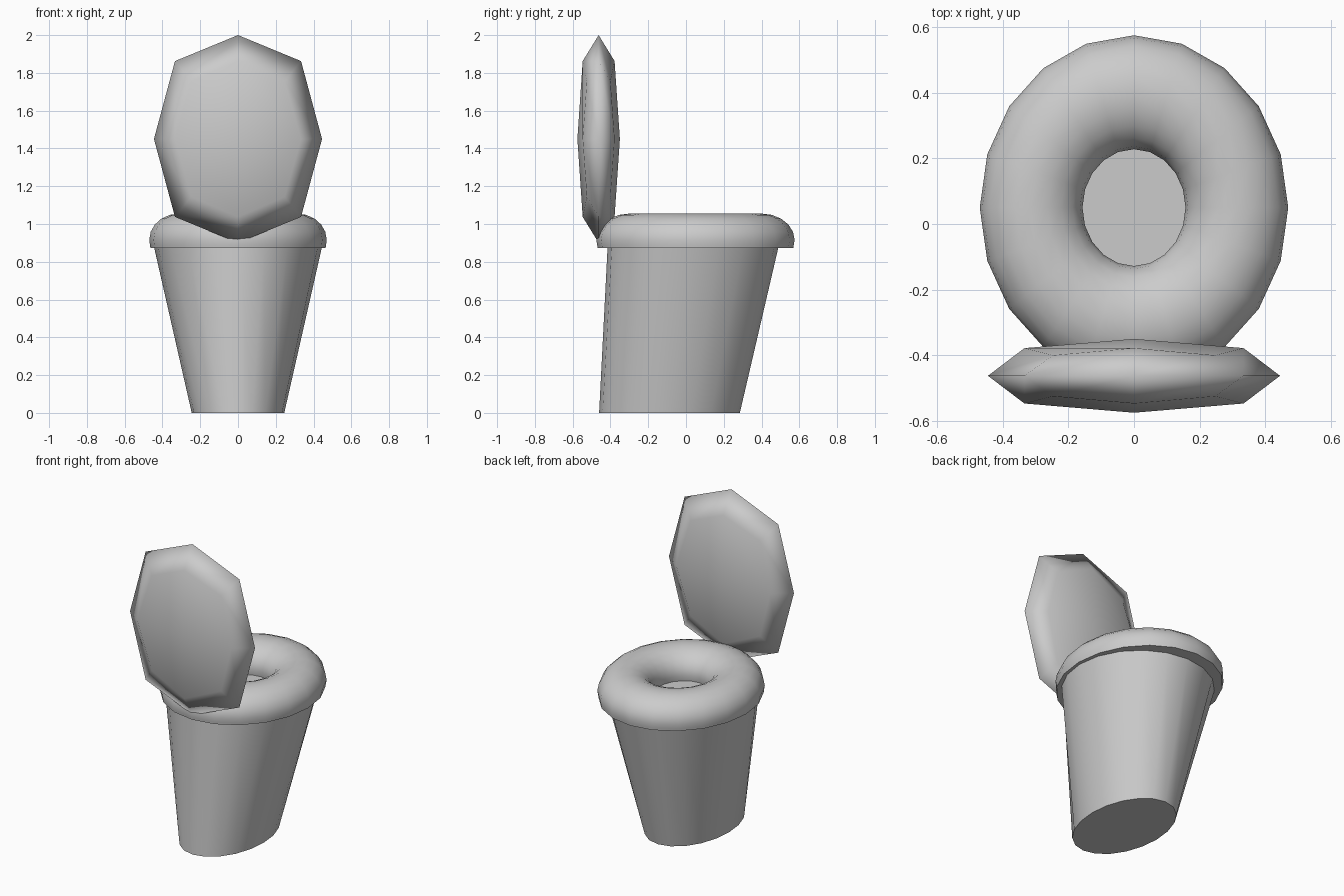
import bpy, bmesh, math

if "Cube" in bpy.data.objects:
    bpy.data.objects.remove(bpy.data.objects["Cube"])

SEGS = 20


def ellipse(bm, cy, rx, ry, z):
    return [bm.verts.new((rx * math.sin(2 * math.pi * i / SEGS),
                          cy + ry * math.cos(2 * math.pi * i / SEGS), z))
            for i in range(SEGS)]


def bridge(bm, a, b):
    for i in range(SEGS):
        j = (i + 1) % SEGS
        bm.faces.new((a[i], a[j], b[j], b[i]))


def finish(bm, name, angle):
    bmesh.ops.recalc_face_normals(bm, faces=bm.faces)
    me = bpy.data.meshes.new(name)
    bm.to_mesh(me)
    bm.free()
    ob = bpy.data.objects.new(name, me)
    bpy.context.collection.objects.link(ob)
    shade(ob, angle)
    return ob


def shade(ob, angle):
    bpy.ops.object.select_all(action='DESELECT')
    ob.select_set(True)
    bpy.context.view_layer.objects.active = ob
    bpy.ops.object.shade_smooth_by_angle(angle=math.radians(angle))


# bowl: slanted tapering elliptical pedestal
bm = bmesh.new()
low = ellipse(bm, -0.0875, 0.245, 0.3725, 0.0)
top = ellipse(bm, 0.0375, 0.445, 0.4525, 0.88)
bridge(bm, low, top)
bm.faces.new(low)
bm.faces.new(top)
finish(bm, "bowl", 40)

# seat: elliptical ring with a domed top and flat underside
bm = bmesh.new()
profile = [(0.96, 0.872), (0.97, 0.886)]
N = 10
for k in range(N + 1):
    a = math.pi * k / N
    profile.append((math.cos(a), 0.915 + 0.14 * math.sin(a)))
profile += [(-0.97, 0.886), (-0.96, 0.872)]
rings = [ellipse(bm, 0.05, 0.3135 + 0.1565 * t, 0.3515 + 0.1735 * t, z)
         for t, z in profile]
for k, ring in enumerate(rings):
    bridge(bm, ring, rings[(k + 1) % len(rings)])
finish(bm, "seat", 50)

# lid: raised, a box rounded by one level of subdivision
bpy.ops.mesh.primitive_cube_add(size=2)
lid = bpy.context.object
lid.name = "lid"
sub = lid.modifiers.new("round", 'SUBSURF')
sub.levels = sub.render_levels = 1
sub.use_limit_surface = False
bpy.ops.object.modifier_apply(modifier=sub.name)
lid.scale = (0.445, 0.1125, 0.55)
lid.location = (0, -0.4625, 1.45)
bpy.ops.object.transform_apply(location=True, rotation=True, scale=True)
shade(lid, 180)
